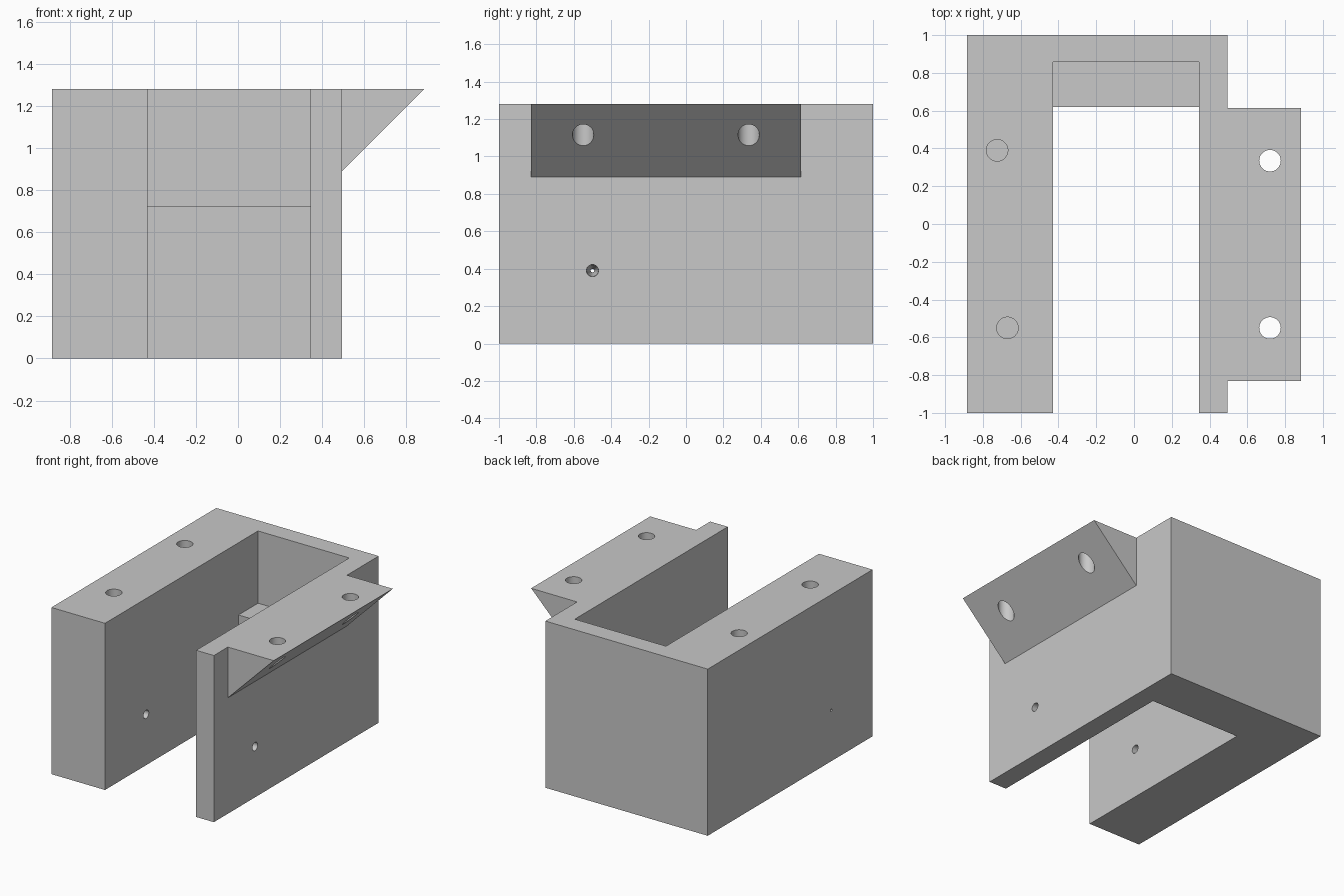
import bpy, bmesh
from mathutils import Matrix, Vector

if "Cube" in bpy.data.objects:
    bpy.data.objects.remove(bpy.data.objects["Cube"])

GREY = (0.58, 0.58, 0.58, 1)
mat = bpy.data.materials.new("plain grey")
mat.use_nodes = True
mat.diffuse_color = GREY
mat.node_tree.nodes["Principled BSDF"].inputs["Base Color"].default_value = GREY

HEIGHT = 1.28


def make(name, bm):
    bmesh.ops.recalc_face_normals(bm, faces=bm.faces)
    mesh = bpy.data.meshes.new(name)
    bm.to_mesh(mesh)
    bm.free()
    mesh.materials.append(mat)
    obj = bpy.data.objects.new(name, mesh)
    bpy.context.collection.objects.link(obj)
    return obj


def prism(name, points, direction):
    """Extrude a closed outline along a direction."""
    bm = bmesh.new()
    face = bm.faces.new([bm.verts.new(p) for p in points])
    side = bmesh.ops.extrude_face_region(bm, geom=[face])["geom"]
    verts = [v for v in side if isinstance(v, bmesh.types.BMVert)]
    bmesh.ops.translate(bm, verts=verts, vec=direction)
    return make(name, bm)


def box(name, x0, x1, y0, y1, z0, z1):
    outline = [(x0, y0, z0), (x1, y0, z0), (x1, y1, z0), (x0, y1, z0)]
    return prism(name, outline, (0, 0, z1 - z0))


def rod(name, start, end, r1, r2):
    """Round cutter, possibly tapered, between two points."""
    a, b = Vector(start), Vector(end)
    axis = b - a
    turn = axis.to_track_quat("Z", "Y").to_matrix().to_4x4()
    bm = bmesh.new()
    bmesh.ops.create_cone(bm, cap_ends=True, segments=48, radius1=r1, radius2=r2,
                          depth=axis.length, matrix=Matrix.Translation((a + b) / 2) @ turn)
    return make(name, bm)


def combine(target, tool, operation):
    bpy.context.view_layer.objects.active = target
    mod = target.modifiers.new(operation.lower(), "BOOLEAN")
    mod.operation, mod.solver, mod.object = operation, "EXACT", tool
    bpy.ops.object.modifier_apply(modifier=mod.name)
    bpy.data.objects.remove(tool)


# Block with an open channel and a deeper pocket above the rear ledge
body = box("bracket_body", -0.885, 0.495, -1, 1, 0, HEIGHT)
combine(body, box("channel", -0.43, 0.345, -1.2, 0.62, -0.2, 1.5), "DIFFERENCE")
combine(body, box("pocket", -0.43, 0.345, 0.4, 0.857, 0.725, 1.5), "DIFFERENCE")

# Triangular mounting flange on the left wall
flange = prism("flange", [(0.495, -0.83, 0.89), (0.495, -0.83, HEIGHT),
                          (0.885, -0.83, HEIGHT)], (0, 1.445, 0))
combine(body, flange, "UNION")

# Through holes in the flange, blind holes in the thick wall
for x, y, bottom in [(0.72, 0.335, 0.8), (0.72, -0.55, 0.8),
                     (-0.725, 0.39, 0.85), (-0.67, -0.55, 0.85)]:
    combine(body, rod("bolt_hole", (x, y, bottom), (x, y, 1.4), 0.057, 0.057), "DIFFERENCE")

# Cross hole through both walls, tapering to a pinhole on the outside
Y, Z = -0.5, 0.39
combine(body, rod("cross_hole", (0.6, Y, Z), (-0.75, Y, Z), 0.032, 0.032), "DIFFERENCE")
combine(body, rod("taper", (-0.745, Y, Z), (-0.895, Y, Z), 0.032, 0.008), "DIFFERENCE")

bpy.ops.object.select_all(action="DESELECT")
body.select_set(True)
bpy.context.view_layer.objects.active = body
bpy.ops.object.shade_smooth_by_angle(angle=0.5)
